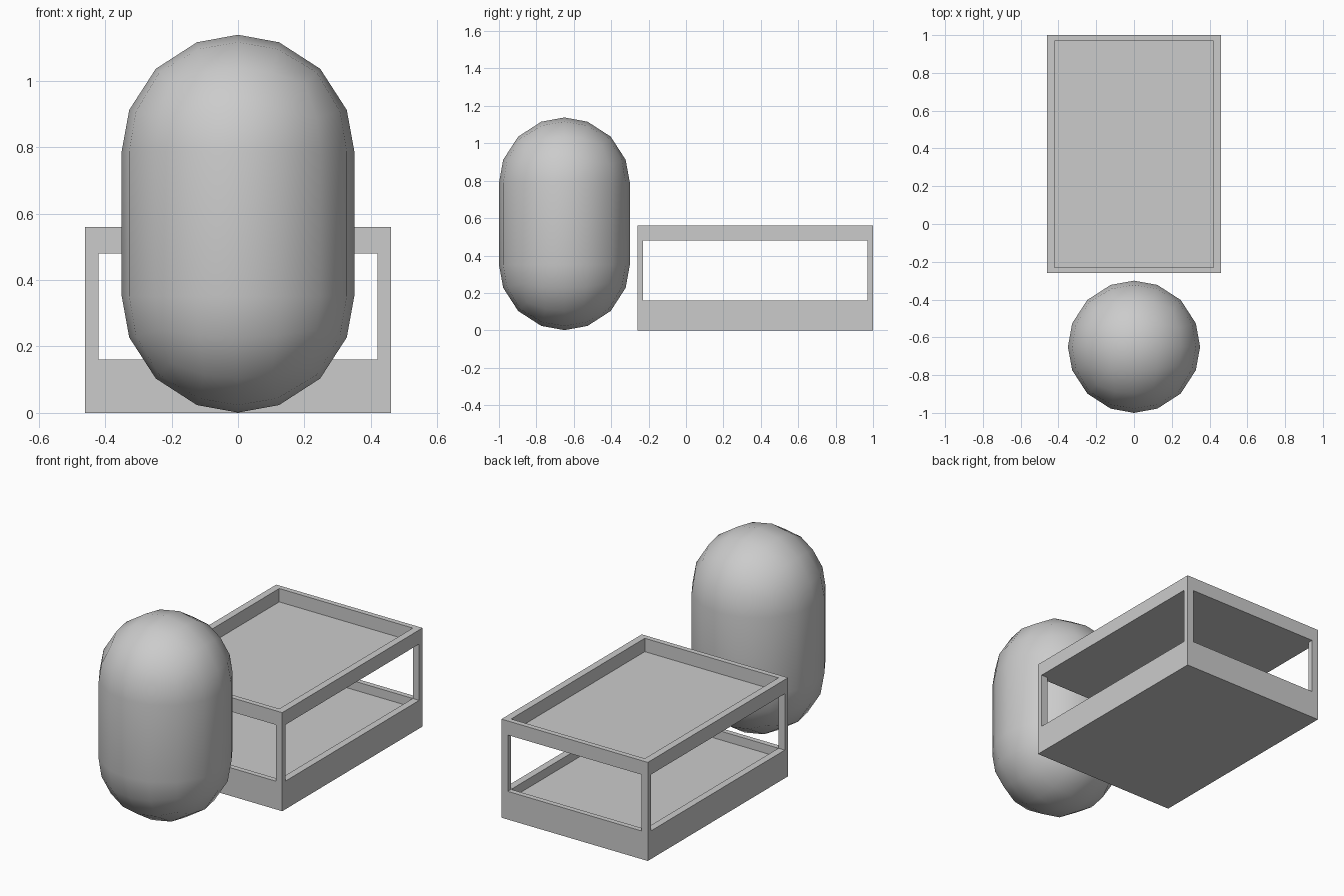
import bpy, bmesh
from math import sqrt
from mathutils import Matrix, Vector

if "Cube" in bpy.data.objects:
    bpy.data.objects.remove(bpy.data.objects["Cube"])

HX, Y0, Y1 = 0.46, -0.26, 1.0      # footprint of the bed
TX, TY = 0.04, 0.03                # wall thickness
YC, HY = (Y0 + Y1) / 2, (Y1 - Y0) / 2


def finish(bm, name):
    me = bpy.data.meshes.new(name)
    bm.normal_update()
    bm.to_mesh(me)
    bm.free()
    ob = bpy.data.objects.new(name, me)
    bpy.context.collection.objects.link(ob)
    return ob


def box(bm, x0, x1, y0, y1, z0, z1):
    m = Matrix.Translation(((x0 + x1) / 2, (y0 + y1) / 2, (z0 + z1) / 2))
    m = m @ Matrix.Diagonal((x1 - x0, y1 - y0, z1 - z0, 1))
    bmesh.ops.create_cube(bm, size=1, matrix=m)


def tray(name, z0, z1, floor):
    """Box whose top is inset to a rim and sunk to the floor height."""
    bm = bmesh.new()
    box(bm, -HX, HX, Y0, Y1, z0, z1)
    bm.normal_update()
    top = max(bm.faces, key=lambda f: f.calc_center_median().z)
    bmesh.ops.inset_region(bm, faces=[top], thickness=0.01)
    for v in top.verts:
        v.co.x = (HX - TX) * (1 if v.co.x > 0 else -1)
        v.co.y = YC + (HY - TY) * (1 if v.co.y > YC else -1)
    new = bmesh.ops.extrude_discrete_faces(bm, faces=[top])['faces'][0]
    for v in new.verts:
        v.co.z = floor
    return finish(bm, name)


# Lower and upper trays
tray("lower_tray", 0.0, 0.16, 0.11)
tray("upper_tray", 0.48, 0.56, 0.484)

# Four corner posts
bm = bmesh.new()
for xa in (-HX, HX - TX):
    for ya in (Y0, Y1 - TY):
        box(bm, xa, xa + TX, ya, ya + TY, 0.16, 0.48)
finish(bm, "corner_posts")

# Capsule: gridded cube mapped to a sphere, with a straight middle band
R, LOW, HIGH = 0.35, 0.351, 0.788
S = (-1, -0.5, 0, 0.5, 1)
ZS = ((-1, LOW), (-0.5, LOW), (0, LOW), (0, HIGH), (0.5, HIGH), (1, HIGH))


def on_capsule(x, y, zl):
    z, base = zl
    a, b, c = x * x, y * y, z * z
    return Vector((R * x * sqrt(1 - b / 2 - c / 2 + b * c / 3),
                   R * y * sqrt(1 - a / 2 - c / 2 + a * c / 3) - 0.65,
                   R * z * sqrt(1 - a / 2 - b / 2 + a * b / 3) + base))


def patch(bm, us, vs, place):
    grid = [[bm.verts.new(on_capsule(*place(u, v))) for v in vs] for u in us]
    for i in range(len(us) - 1):
        for j in range(len(vs) - 1):
            bm.faces.new((grid[i][j], grid[i + 1][j],
                          grid[i + 1][j + 1], grid[i][j + 1]))


bm = bmesh.new()
for s in (-1, 1):
    patch(bm, S, ZS, lambda u, v: (s, u, v))
    patch(bm, S, ZS, lambda u, v: (u, s, v))
    patch(bm, S, S, lambda u, v: (u, v, ZS[0] if s < 0 else ZS[-1]))
bmesh.ops.remove_doubles(bm, verts=bm.verts, dist=0.0005)
bmesh.ops.recalc_face_normals(bm, faces=bm.faces)
for f in bm.faces:
    f.smooth = True
finish(bm, "capsule_body")
